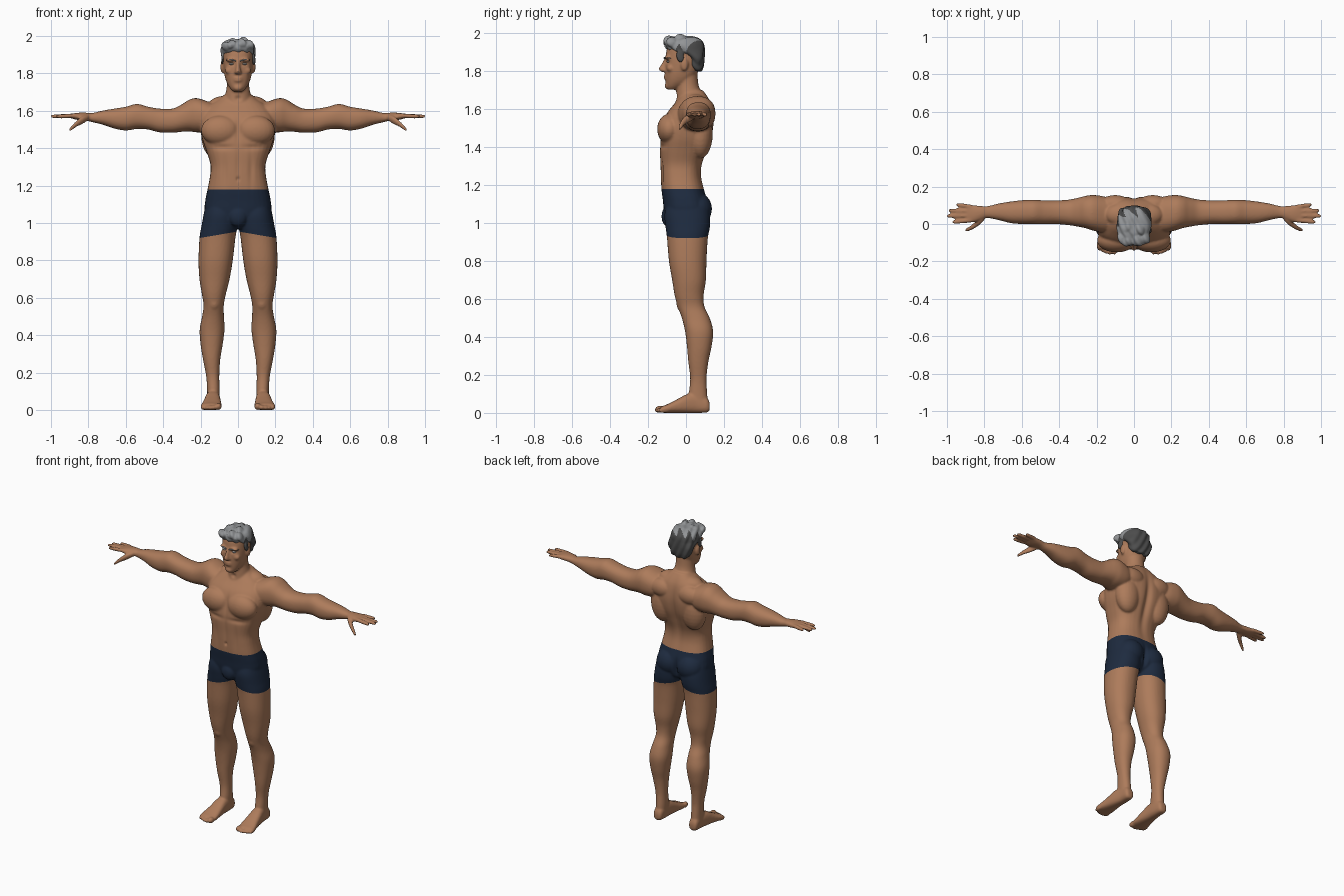
import bpy, bmesh, math
from mathutils import Vector, Matrix


def material(name, rgb):
    m = bpy.data.materials.new(name)
    m.diffuse_color = (*rgb, 1)
    return m


SKIN = material("skin", (0.42, 0.20, 0.105))
NAVY = material("navy_cloth", (0.013, 0.024, 0.05))
LIGHT = material("light_grey_hair", (0.29, 0.30, 0.31))
DARK = material("dark_grey_hair", (0.075, 0.075, 0.075))
EYE = material("eye_white", (0.40, 0.38, 0.36))


def spline(secs, steps=5):
    """Smooth interpolation of section tuples."""
    out = []
    for i in range(len(secs) - 1):
        p = [secs[max(0, min(len(secs) - 1, i + k))] for k in (-1, 0, 1, 2)]
        for s in range(steps):
            t = s / steps
            out.append([b + 0.5 * t * (c - a + t * (2*a - 5*b + 4*c - d + t * (3*(b - c) + d - a)))
                        for a, b, c, d in zip(*p)])
    return out + [list(secs[-1])]


def loft(bm, axis, secs, mirror=False, power=2.3, n=32):
    """Closed tube; section = position on axis, then min/max of the two other axes."""
    for side in ((1, -1) if mirror else (1,)):
        rings = []
        for t, a0, a1, b0, b1 in spline(secs):
            ring = []
            for k in range(n):
                c, s = math.cos(math.tau * k / n), math.sin(math.tau * k / n)
                a = (a0 + a1) / 2 + (a1 - a0) / 2 * math.copysign(abs(c) ** (2 / power), c)
                b = (b0 + b1) / 2 + (b1 - b0) / 2 * math.copysign(abs(s) ** (2 / power), s)
                x, y, z = {"x": (t, a, b), "y": (a, t, b), "z": (a, b, t)}[axis]
                ring.append(bm.verts.new((x * side, y, z)))
            rings.append(ring)
        for r, q in zip(rings, rings[1:]):
            for k in range(n):
                bm.faces.new((r[k], r[(k + 1) % n], q[(k + 1) % n], q[k]))
        bm.faces.new(rings[0])
        bm.faces.new(rings[-1])


def trunk(bm, secs, power=2.3):
    loft(bm, "z", [(z, -w, w, y0, y1) for z, w, y0, y1 in secs], power=power)


def blob(bm, c, r, mirror=True):
    for s in ((1, -1) if mirror else (1,)):
        bmesh.ops.create_uvsphere(bm, u_segments=24, v_segments=14, radius=1,
            matrix=Matrix.Translation((c[0] * s, c[1], c[2])) @ Matrix.Diagonal((*r, 1)))


def fuse(bm, voxel, smooth):
    """Blend overlapping closed parts into one skin."""
    bmesh.ops.recalc_face_normals(bm, faces=bm.faces)
    me = bpy.data.meshes.new("temp")
    bm.to_mesh(me)
    ob = bpy.data.objects.new("temp", me)
    bpy.context.collection.objects.link(ob)
    mod = ob.modifiers.new("blend", "REMESH")
    mod.mode, mod.voxel_size = "VOXEL", voxel
    res = bmesh.new()
    res.from_object(ob, bpy.context.evaluated_depsgraph_get())
    bpy.data.objects.remove(ob)
    for _ in range(smooth):
        bmesh.ops.smooth_vert(res, verts=res.verts, factor=0.5,
                              use_axis_x=True, use_axis_y=True, use_axis_z=True)
    res.normal_update()
    return res


def finish(bm, name, mats):
    me = bpy.data.meshes.new(name)
    for f in bm.faces:
        f.smooth = True
    bm.to_mesh(me)
    for m in mats:
        me.materials.append(m)
    ob = bpy.data.objects.new(name, me)
    bpy.context.collection.objects.link(ob)
    return ob


# Torso, neck and head
b = bmesh.new()
trunk(b, [(.97, .05, -.07, .06), (1.0, .12, -.10, .10), (1.06, .175, -.115, .12), (1.12, .175, -.122, .112),
          (1.18, .163, -.13, .095), (1.25, .15, -.133, .08), (1.31, .147, -.135, .085), (1.38, .168, -.138, .11),
          (1.45, .192, -.135, .135), (1.52, .203, -.125, .146), (1.58, .19, -.10, .143),
          (1.63, .15, -.06, .132), (1.665, .10, -.035, .115), (1.70, .055, -.02, .09)], 2.6)
trunk(b, [(1.58, .085, -.06, .12), (1.64, .078, -.055, .105), (1.68, .07, -.052, .085),
          (1.73, .06, -.05, .066), (1.80, .058, -.05, .06)], 2)
trunk(b, [(1.703, .025, -.095, -.05), (1.72, .042, -.103, -.02), (1.75, .06, -.107, .03), (1.79, .072, -.109, .06),
          (1.84, .078, -.109, .078), (1.88, .08, -.107, .085), (1.92, .08, -.10, .085),
          (1.95, .07, -.085, .07), (1.97, .04, -.05, .04)])
# Nose, lips, brows, cheeks, ears
trunk(b, [(1.795, .012, -.125, -.09), (1.803, .019, -.139, -.09), (1.814, .016, -.144, -.09),
          (1.835, .011, -.132, -.09), (1.86, .010, -.118, -.09), (1.878, .008, -.108, -.09)], 2)
for z in (1.762, 1.775):
    blob(b, (0, -.103, z), (.026, .014, .008), False)
blob(b, (0, -.095, 1.723), (.026, .018, .018), False)
blob(b, (.034, -.096, 1.872), (.032, .018, .010))
blob(b, (.045, -.082, 1.815), (.025, .02, .02))
blob(b, (.083, -.008, 1.835), (.011, .02, .034))
# Muscles: chest, back, shoulder blades, buttocks, trapezius
blob(b, (.093, -.088, 1.495), (.105, .064, .08))
blob(b, (.115, .075, 1.47), (.082, .066, .13))
blob(b, (.10, .105, 1.58), (.085, .05, .06))
blob(b, (.078, .06, 1.075), (.085, .077, .085))
blob(b, (.07, .05, 1.635), (.085, .06, .045))
blob(b, (0, -.095, 1.035), (.05, .034, .055), False)

# Arms
loft(b, "x", [(.10, -.03, .12, 1.52, 1.63), (.16, -.045, .147, 1.49, 1.65), (.22, -.035, .155, 1.485, 1.668),
              (.26, -.022, .15, 1.49, 1.66), (.30, -.014, .14, 1.488, 1.635), (.35, -.006, .13, 1.483, 1.612),
              (.42, 0, .126, 1.485, 1.612), (.48, 0, .126, 1.50, 1.622), (.54, 0, .13, 1.503, 1.637),
              (.60, 0, .127, 1.495, 1.622), (.66, .005, .12, 1.505, 1.612), (.72, .02, .11, 1.525, 1.602),
              (.78, .032, .096, 1.54, 1.588), (.81, .026, .096, 1.547, 1.59), (.85, .010, .10, 1.55, 1.59),
              (.885, .008, .104, 1.558, 1.586), (.90, .014, .10, 1.564, 1.582)], True)
# Fingers and thumb
for y0, y1, tip in ((.092, .103, .95), (.068, .072, .992), (.044, .043, 1.002), (.020, .010, .972)):
    secs = []
    for t, r in ((0, .012), (.5, .012), (.85, .0105), (.97, .008), (1, .004)):
        y, z = y0 + (y1 - y0) * t, 1.574 - .004 * t
        secs.append((.87 + (tip - .87) * t, y - r, y + r, z - r, z + r))
    loft(b, "x", secs, True, 2, 16)
loft(b, "x", [(.80, .02, .06, 1.55, 1.58), (.83, -.008, .03, 1.53, 1.573), (.865, -.03, -.002, 1.513, 1.546),
              (.89, -.04, -.018, 1.495, 1.520), (.905, -.042, -.028, 1.487, 1.50)], True, 2, 16)

# Legs
loft(b, "z", [(1.13, .02, .165, -.09, .10), (1.05, .005, .183, -.113, .125), (.98, .004, .196, -.108, .126),
              (.92, .014, .206, -.10, .115), (.8, .028, .211, -.09, .108), (.7, .045, .206, -.073, .105),
              (.62, .065, .193, -.06, .093), (.56, .076, .184, -.044, .097), (.50, .075, .192, -.022, .125),
              (.43, .072, .205, -.005, .143), (.35, .082, .2, .005, .135), (.27, .095, .187, .012, .118),
              (.18, .10, .17, .022, .108), (.10, .098, .165, .015, .112), (.05, .10, .165, .02, .115)], True, 2.2)
blob(b, (.128, -.022, .575), (.032, .028, .042))
# Feet and toes
loft(b, "y", [(.125, .112, .152, .015, .05), (.11, .102, .162, .002, .08), (.06, .097, .166, 0, .10),
              (.01, .095, .175, 0, .10), (-.05, .09, .186, 0, .07), (-.10, .087, .198, 0, .045),
              (-.13, .09, .198, .001, .034)], True, 2.6)
for i, (x, y, r) in enumerate(((.105, -.137, .019), (.129, -.140, .013), (.149, -.135, .013),
                               (.168, -.127, .0125), (.186, -.118, .012))):
    blob(b, (x, y, r), (r * .92, .027, r))

body = fuse(b, .006, 3)

# Hollows: centre, radii, push direction (mirrored)
HOLLOWS = [((.035, -.108, 1.852), (.02, .03, .011), (0, .010, 0)),
           ((0, .14, 1.42), (.022, .09, .17), (0, -.018, 0)),
           ((0, .12, 1.05), (.014, .08, .06), (0, -.022, 0)),
           ((0, -.14, 1.50), (.014, .06, .06), (0, .009, 0)),
           ((0, -.14, 1.31), (.012, .05, .10), (0, .005, 0)),
           ((.085, -.14, 1.405), (.06, .06, .014), (0, .007, 0)),
           ((.07, -.13, 1.28), (.013, .05, .09), (0, .005, 0)),
           ((0, -.14, 1.235), (.008, .04, .010), (0, .009, 0)),
           ((0, -.05, 1.665), (.016, .04, .014), (0, .010, 0))]
for v in body.verts:
    for c, r, push in HOLLOWS:
        d = sum(((p - q) / s) ** 2 for p, q, s in zip((abs(v.co.x) if c[0] else v.co.x, v.co.y, v.co.z), c, r))
        if d < 6:
            v.co += Vector(push) * math.exp(-d)

# Swim shorts: cut clean waist and hem lines, then colour between them
for side, point, normal in ((0, (0, 0, 1.18), (0, 0, 1)), (1, (0, 0, .955), (.17, 0, 1)),
                            (-1, (0, 0, .955), (-.17, 0, 1))):
    geom = set()
    for f in body.faces:
        c = f.calc_center_median()
        if .88 < c.z < 1.25 and c.x * side >= 0:
            geom.update([f, *f.edges, *f.verts])
    bmesh.ops.bisect_plane(body, geom=list(geom), dist=1e-5, plane_co=point, plane_no=normal)
for f in body.faces:
    c = f.calc_center_median()
    f.material_index = int(c.z < 1.18 and c.z > .955 - .17 * abs(c.x) and abs(c.x) < .3)
finish(body, "body_with_shorts", [SKIN, NAVY])

# Hair cap with swept locks
b = bmesh.new()
trunk(b, [(1.80, .055, .035, .082), (1.83, .076, .02, .092), (1.87, .088, .005, .096), (1.895, .09, -.045, .097),
          (1.91, .09, -.09, .097), (1.93, .091, -.11, .096), (1.95, .086, -.108, .09),
          (1.97, .07, -.088, .07), (1.982, .035, -.05, .035)])
blob(b, (.083, -.03, 1.88), (.009, .02, .035))
for x, y, z, r in ((-.06, -.075, 1.945, .03), (-.035, -.09, 1.952, .028), (.02, -.085, 1.958, .032),
                   (.055, -.075, 1.95, .032), (.03, -.03, 1.968, .03), (-.035, -.02, 1.964, .028)):
    blob(b, (x, y, z), (r, r * 1.1, r * .85), False)
hair = fuse(b, .005, 2)
for v in hair.verts:
    v.co += v.normal * .003 * math.sin(130 * v.co.x + 70 * v.co.y + 60 * v.co.z)
for f in hair.faces:
    c = f.calc_center_median()
    streak = .03 * math.sin(90 * c.x + 75 * c.y)
    f.material_index = int(c.z - 1.93 - .5 * c.y + streak < 0)
finish(hair, "hair", [LIGHT, DARK])

# Eyes and eyebrows
b = bmesh.new()
blob(b, (.035, -.092, 1.851), (.014, .010, .006))
finish(b, "eyes", [EYE])
b = bmesh.new()
loft(b, "x", [(.012, -.118, -.105, 1.864, 1.870), (.03, -.117, -.10, 1.868, 1.876),
              (.05, -.107, -.09, 1.871, 1.878), (.063, -.094, -.08, 1.866, 1.870)], True, 2, 12)
bmesh.ops.recalc_face_normals(b, faces=b.faces)
finish(b, "eyebrows", [LIGHT])
